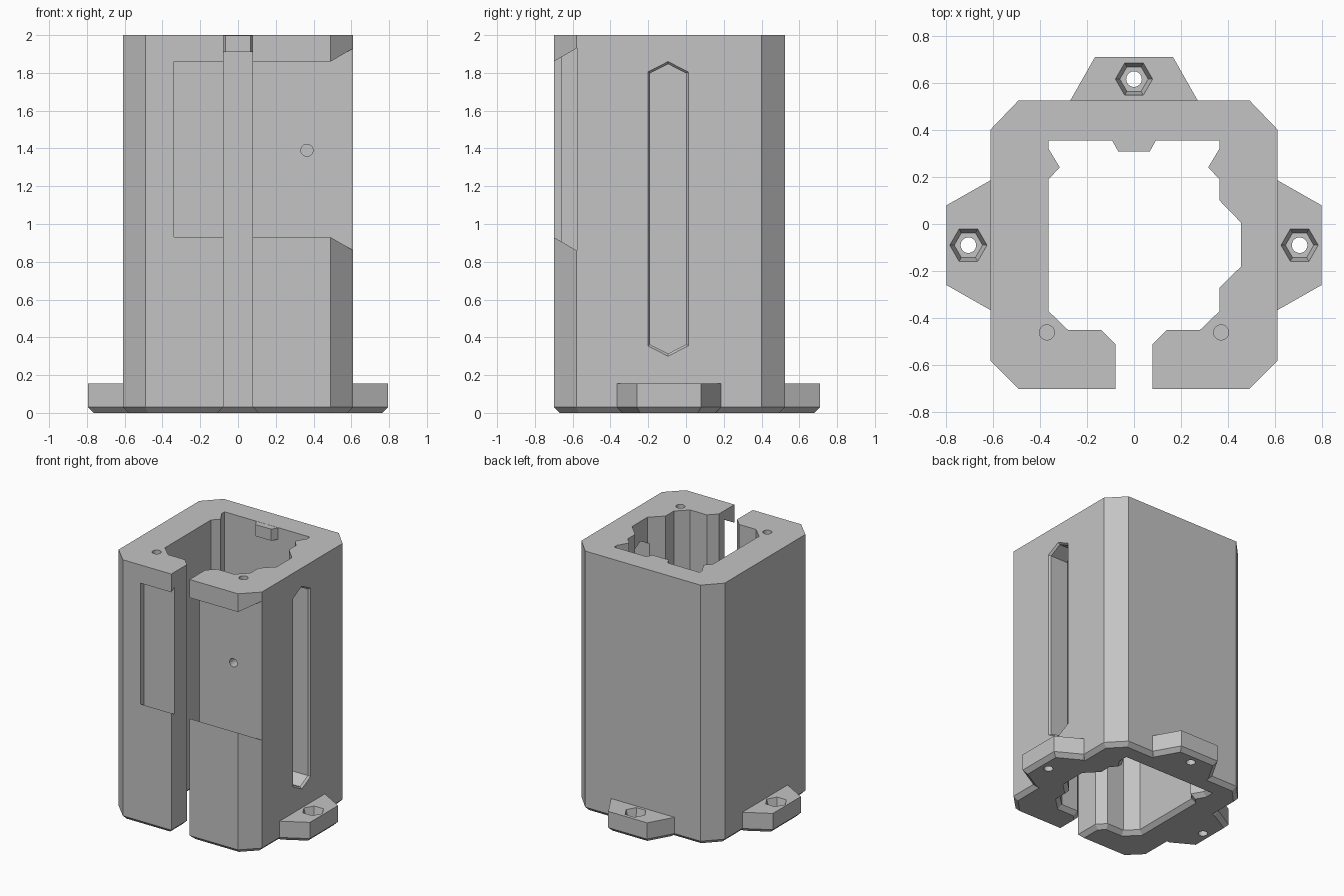
import bpy, bmesh, math
from mathutils import Vector

if "Cube" in bpy.data.objects:
    bpy.data.objects.remove(bpy.data.objects["Cube"])

grey = bpy.data.materials.new("plain grey")
grey.diffuse_color = (0.55, 0.55, 0.55, 1)
grey.use_nodes = True
grey.node_tree.nodes["Principled BSDF"].inputs["Base Color"].default_value = grey.diffuse_color


def loft(name, rings):
    """Closed solid through matching loops of points."""
    bm = bmesh.new()
    loops = [[bm.verts.new(p) for p in ring] for ring in rings]
    n = len(loops[0])
    for a, b in zip(loops, loops[1:]):
        for i in range(n):
            j = (i + 1) % n
            bm.faces.new((a[i], a[j], b[j], b[i]))
    bm.faces.new(loops[0][::-1])
    bm.faces.new(loops[-1])
    bmesh.ops.recalc_face_normals(bm, faces=bm.faces)
    mesh = bpy.data.meshes.new(name)
    bm.to_mesh(mesh)
    bm.free()
    mesh.materials.append(grey)
    obj = bpy.data.objects.new(name, mesh)
    bpy.context.collection.objects.link(obj)
    return obj


def inset(poly, d):
    """Mitred inset of a counter-clockwise outline."""
    out = []
    for i, p in enumerate(poly):
        p = Vector(p)
        a = (p - Vector(poly[i - 1])).normalized()
        b = (Vector(poly[(i + 1) % len(poly)]) - p).normalized()
        na, nb = Vector((-a.y, a.x)), Vector((-b.y, b.x))
        out.append(tuple(p + (na + nb) * d / (1 + na.dot(nb))))
    return out


def at_z(poly, z):
    return [(x, y, z) for x, y in poly]


def at_x(poly, x):
    return [(x, y, z) for y, z in poly]


def circle(cx, cy, r, n=32):
    return [(cx + r * math.cos(2 * math.pi * i / n),
             cy + r * math.sin(2 * math.pi * i / n)) for i in range(n)]


def chamfered(name, poly, top):
    return loft(name, [at_z(inset(poly, 0.03), 0), at_z(poly, 0.03), at_z(poly, top)])


def cut(obj, cutter):
    cutter.hide_render = True
    mod = obj.modifiers.new("cut", 'BOOLEAN')
    mod.operation, mod.solver, mod.object = 'DIFFERENCE', 'EXACT', cutter
    bpy.context.view_layer.objects.active = obj
    bpy.ops.object.modifier_apply(modifier=mod.name)
    bpy.data.objects.remove(cutter)


# Main housing: split square tube with chamfered corners
outer = [(.078, -.70), (.49, -.70), (.61, -.58), (.61, .40), (.49, .525)]
outer += [(-x, y) for x, y in outer[::-1]]
left = [(-.078, -.51), (-.138, -.45), (-.28, -.45), (-.363, -.37), (-.363, .19),
        (-.315, .24), (-.363, .32), (-.363, .355)]
right = [(-x, y) for x, y in left[::-1]]
right[4:4] = [(.363, .10), (.455, .005), (.455, -.18), (.363, -.27)]  # side channel
housing = chamfered("housing", outer + left + right, 2.0)

# Front recess: deep on the right, shallow on the left, flared ends
for x0, x1, floor in ((0, .7, -.578), (-.34, 0, -.66)):
    s = 0.58
    prof = [(y, z + k * s * (y + .70)) for y, z, k in
            ((-.80, .93, -1), (floor, .93, -1), (floor, 1.86, 1), (-.80, 1.86, 1))]
    cut(housing, loft("recess_cutter", [at_x(prof, x0), at_x(prof, x1)]))

# Long pointed window in the right wall
window = [(-.095, .30), (.012, .355), (.012, 1.805), (-.095, 1.86),
          (-.202, 1.805), (-.202, .355)]
small = inset(window, .012)
cut(housing, loft("window_cutter", [at_x(window, .65), at_x(window, .61),
                                    at_x(small, .595), at_x(small, .42)]))

# Blind holes in the top and the recess
for x in (-.37, .37):
    ring = circle(x, -.46, .032)
    cut(housing, loft("top_hole_cutter", [at_z(ring, 1.75), at_z(ring, 2.1)]))
ring = circle(.365, 1.39, .032)
cut(housing, loft("front_hole_cutter", [[(x, y, z) for x, z in ring] for y in (-.65, -.45)]))

# Small key on the inside of the back wall
key = [(-.067, .308), (.067, .308), (.093, .355), (.093, .38), (-.093, .38), (-.093, .355)]
parts = [housing, loft("inner_key", [at_z(key, 1.91), at_z(key, 1.999)])]

# Mounting lugs with nut pockets and bolt holes
side = [(.54, -.365), (.61, -.365), (.795, -.26), (.795, .08), (.61, .185), (.54, .185)]
back = [(.27, .45), (.27, .525), (.165, .71), (-.165, .71), (-.27, .525), (-.27, .45)]
lugs = (("right_lug", side, (.703, -.09)),
        ("left_lug", [(-x, y) for x, y in side[::-1]], (-.703, -.09)),
        ("back_lug", back, (0, .615)))
for name, outline, (cx, cy) in lugs:
    lug = chamfered(name, outline, .155)
    cut(lug, loft("nut_cutter", [at_z(circle(cx, cy, .060, 6), .085),
                                 at_z(circle(cx, cy, .079, 6), .155),
                                 at_z(circle(cx, cy, .079, 6), .2)]))
    bolt = circle(cx, cy, .033)
    cut(lug, loft("bolt_cutter", [at_z(bolt, -.1), at_z(bolt, .3)]))
    parts.append(lug)

# Smooth round holes, crisp flat faces
for obj in parts:
    bpy.ops.object.select_all(action='DESELECT')
    obj.select_set(True)
    bpy.context.view_layer.objects.active = obj
    bpy.ops.object.shade_smooth_by_angle(angle=math.radians(20))
